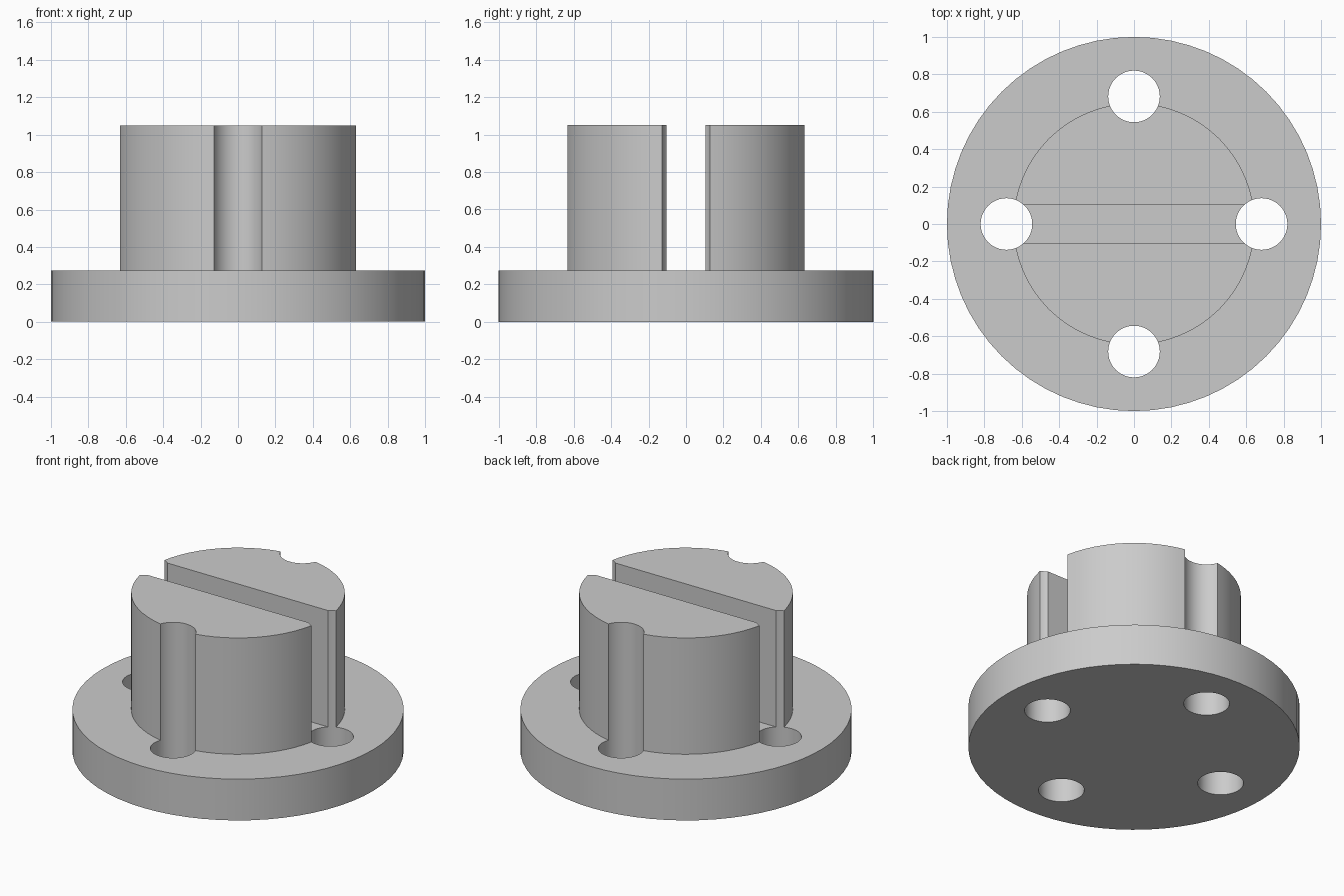
import bpy
from math import radians, cos, sin, pi

if "Cube" in bpy.data.objects:
    bpy.data.objects.remove(bpy.data.objects["Cube"], do_unlink=True)

FLANGE_TOP, BOSS_TOP = 0.275, 1.05
HOLE_RADIUS, HOLE_RING = 0.138, 0.682
SLOT_WIDTH = 0.208

grey = bpy.data.materials.new("plain grey")
grey.use_nodes = True
colour = (0.6, 0.6, 0.6, 1)
grey.diffuse_color = colour
grey.node_tree.nodes["Principled BSDF"].inputs["Base Color"].default_value = colour


def cylinder(name, radius, bottom, top, x=0, y=0, sides=64):
    bpy.ops.mesh.primitive_cylinder_add(
        vertices=sides, radius=radius, depth=top - bottom,
        location=(x, y, (bottom + top) / 2))
    obj = bpy.context.object
    obj.name = name
    obj.data.materials.append(grey)
    return obj


def combine(target, tool, operation):
    """Apply a boolean and discard the tool object."""
    tool.hide_render = True
    mod = target.modifiers.new(operation.lower(), "BOOLEAN")
    mod.operation = operation
    mod.solver = "EXACT"
    mod.object = tool
    bpy.context.view_layer.objects.active = target
    bpy.ops.object.modifier_apply(modifier=mod.name)
    bpy.data.objects.remove(tool, do_unlink=True)


# Central boss split in two by a straight slot
boss = cylinder("boss", 0.645, 0.1, BOSS_TOP)
bpy.ops.mesh.primitive_cube_add(size=1, location=(0, 0, 0.6))
slot = bpy.context.object
slot.name = "slot_cutter"
slot.scale = (2, SLOT_WIDTH, 2)
slot.data.materials.append(grey)
bpy.context.view_layer.update()
combine(boss, slot, "DIFFERENCE")

# Round flange joined to the boss
body = cylinder("flanged_hub", 1, 0, FLANGE_TOP)
combine(body, boss, "UNION")

# Four bolt holes that also groove the boss
for i in range(4):
    angle = i * pi / 2
    drill = cylinder("hole_cutter", HOLE_RADIUS, -0.2, BOSS_TOP + 0.2,
                     HOLE_RING * cos(angle), HOLE_RING * sin(angle), 48)
    combine(body, drill, "DIFFERENCE")

# Smooth the curved walls and keep the rims sharp
bpy.ops.object.select_all(action="DESELECT")
body.select_set(True)
bpy.context.view_layer.objects.active = body
bpy.ops.object.shade_smooth_by_angle(angle=radians(30))
